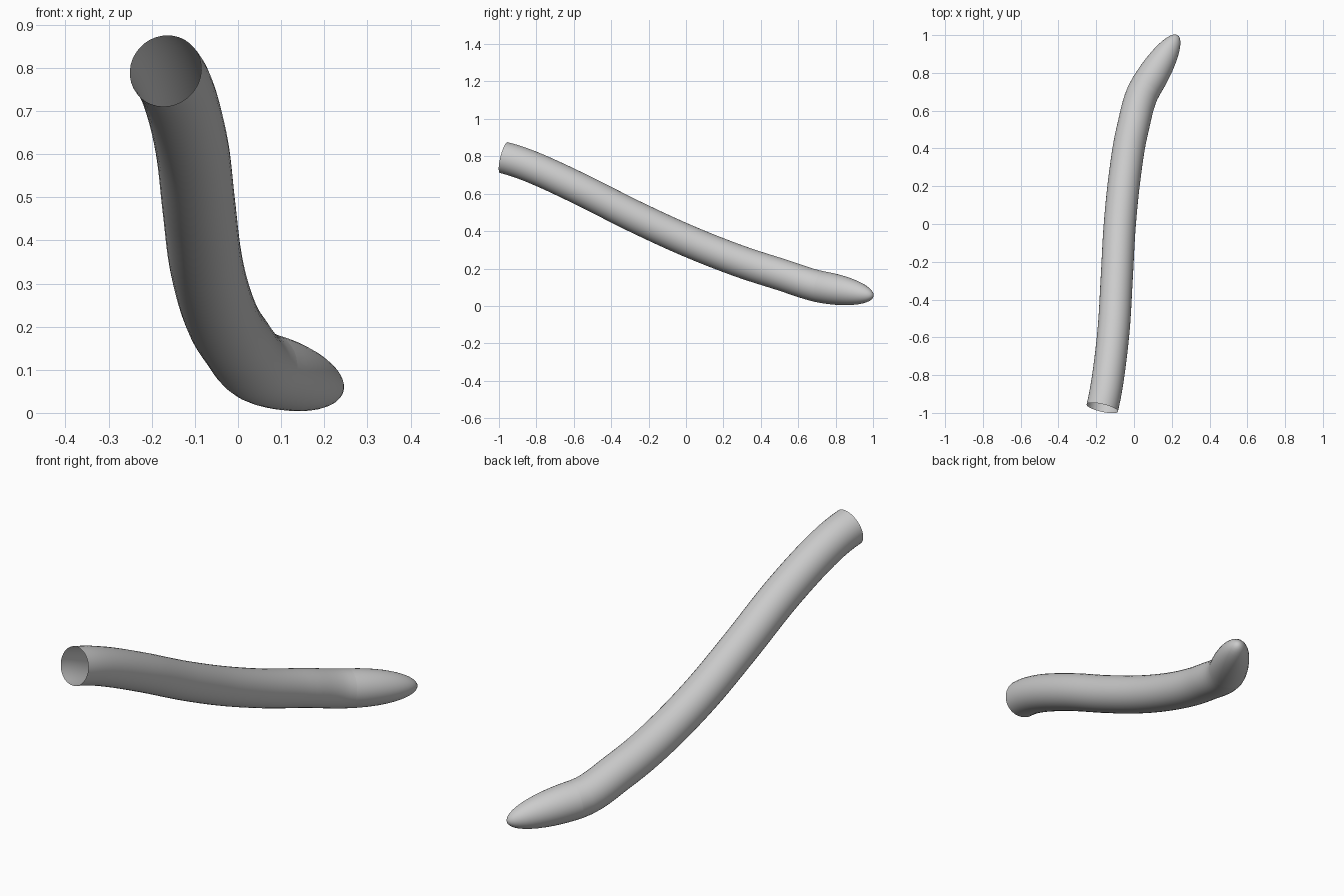
import bpy, bmesh, math
from mathutils import Vector

if "Cube" in bpy.data.objects:
    bpy.data.objects.remove(bpy.data.objects["Cube"])

SIDES = 36
R = 0.085

grey = bpy.data.materials.new("light_grey")
grey.diffuse_color = (0.6, 0.6, 0.6, 1)
grey.use_nodes = True
grey.node_tree.nodes["Principled BSDF"].inputs["Base Color"].default_value = grey.diffuse_color


def loft(name, rings, apex=None):
    """Skin round rings given as (centre, tangent, radius); optional closing point."""
    bm = bmesh.new()
    loops = []
    for c, t, r in rings:
        side = t.cross(Vector((0, 0, 1))).normalized()
        up = side.cross(t).normalized()
        loops.append([bm.verts.new(c + r * (math.cos(a) * side + math.sin(a) * up))
                      for a in (2 * math.pi * i / SIDES for i in range(SIDES))])
    for a, b in zip(loops, loops[1:]):
        for i in range(SIDES):
            j = (i + 1) % SIDES
            bm.faces.new((a[i], a[j], b[j], b[i]))
    if apex is not None:
        v = bm.verts.new(apex)
        for i in range(SIDES):
            bm.faces.new((loops[-1][i], loops[-1][(i + 1) % SIDES], v))
    # orient faces outward from the ring centres
    bm.normal_update()
    f = bm.faces[:][0]
    if f.normal.dot(f.calc_center_median() - rings[0][0]) < 0:
        bmesh.ops.reverse_faces(bm, faces=bm.faces[:])
    me = bpy.data.meshes.new(name)
    bm.to_mesh(me)
    bm.free()
    me.materials.append(grey)
    ob = bpy.data.objects.new(name, me)
    bpy.context.collection.objects.link(ob)
    return ob


# centre line of the bent tube
pts = [Vector(p) for p in (
    (-0.168, -0.974, 0.793), (-0.136, -0.80, 0.733), (-0.107, -0.55, 0.617),
    (-0.091, -0.28, 0.481), (-0.075, 0.0, 0.352), (-0.047, 0.27, 0.245),
    (-0.008, 0.50, 0.170), (0.065, 0.73, 0.100))]
start_dir = Vector((0.22, 0.95, -0.24)).normalized()
axis = Vector((0.516, 0.84, -0.145)).normalized()
path = [pts[1] - start_dir * 0.37] + pts + [pts[-2] + axis * 0.5]

rings = []
STEPS = 6
for k in range(1, len(path) - 2):
    p0, p1, p2, p3 = path[k - 1:k + 3]
    m1, m2 = (p2 - p0) / 2, (p3 - p1) / 2
    last = k == len(path) - 3
    for s in range(STEPS + (1 if last else 0)):
        u = s / STEPS
        c = ((2*u**3 - 3*u**2 + 1) * p1 + (u**3 - 2*u**2 + u) * m1
             + (3*u**2 - 2*u**3) * p2 + (u**3 - u**2) * m2)
        t = ((6*u**2 - 6*u) * p1 + (3*u**2 - 4*u + 1) * m1
             + (6*u - 6*u**2) * p2 + (3*u**2 - 2*u) * m2)
        rings.append((c, t.normalized(), R))

# open tube
tube = loft("tube", rings)

# rounded, drawn-out tip: half an ellipsoid
L = 0.32
base = pts[-1]
N = 12
tip_rings = [(base + axis * L * math.sin(a), axis, R * math.cos(a))
             for a in (math.pi / 2 * i / N for i in range(N))]
tip = loft("tip", tip_rings, base + axis * L)

# soft shading along the skin
for ob in (tube, tip):
    for p in ob.data.polygons:
        p.use_smooth = True
